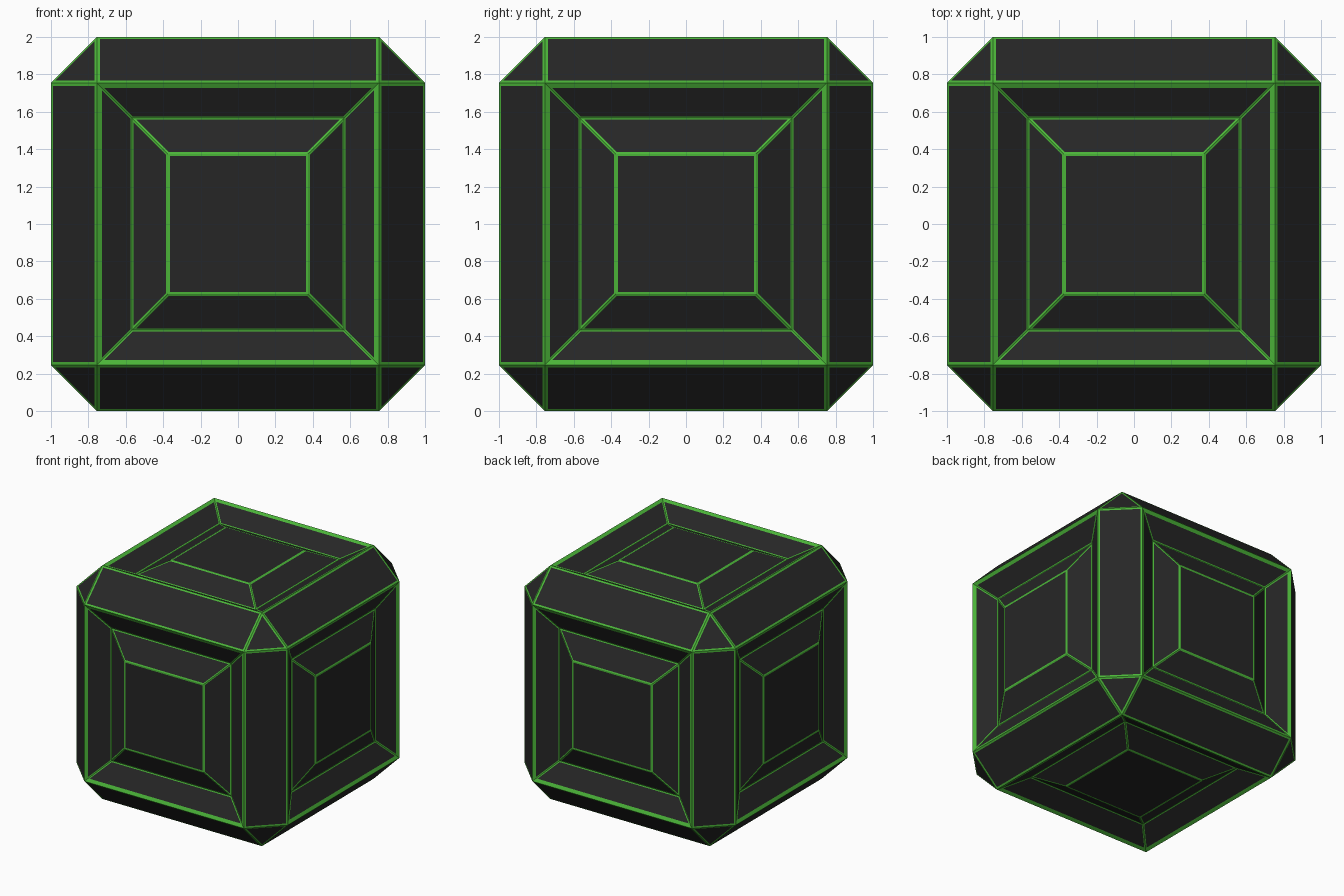
import bpy, bmesh

if "Cube" in bpy.data.objects:
    bpy.data.objects.remove(bpy.data.objects["Cube"])


def make_material(name, rgb):
    mat = bpy.data.materials.new(name)
    mat.diffuse_color = (*rgb, 1.0)
    mat.use_nodes = True
    mat.node_tree.nodes["Principled BSDF"].inputs["Base Color"].default_value = mat.diffuse_color
    return mat


DARK, GREEN = 0, 1
materials = [make_material("dark_panel", (0.0195, 0.0195, 0.0195)),
             make_material("green_trim", (0.07, 0.46, 0.04))]

bm = bmesh.new()


def inset(faces, thickness, depth=0.0):
    """Inset each face on its own and return the surrounding border faces."""
    bm.normal_update()
    ring = bmesh.ops.inset_individual(bm, faces=faces, thickness=thickness,
                                      depth=depth, use_even_offset=True)
    return ring["faces"]


def trim(faces, width):
    """Give every face a painted green border."""
    for f in inset(faces, width):
        f.material_index = GREEN


# Chamfered block: six square sides, twelve edge strips, eight corner triangles
bmesh.ops.create_cube(bm, size=2.0)
bmesh.ops.bevel(bm, geom=bm.edges[:], offset=0.245, offset_type='OFFSET',
                segments=1, profile=0.5, affect='EDGES')
bm.normal_update()
corners = [f for f in bm.faces if len(f.verts) == 3]
sides = [f for f in bm.faces if max(abs(c) for c in f.normal) > 0.99]
strips = [f for f in bm.faces if f not in corners and f not in sides]

# Each side: green lip, slope down into a groove, slope back up to a flush centre
lip = inset(sides, 0.018, -0.0095)
slope_in = inset(sides, 0.17, -0.0905)
slope_out = inset(sides, 0.192, 0.1)
for f in lip:
    f.material_index = GREEN

# Green edge lines
trim(strips, 0.016)
trim(corners, 0.014)
trim(slope_in, 0.01)
trim(slope_out, 0.01)
trim(sides, 0.011)

# Stand the block on the ground
bmesh.ops.translate(bm, verts=bm.verts[:], vec=(0, 0, 1))
mesh = bpy.data.meshes.new("panelled_cube")
bm.to_mesh(mesh)
bm.free()
for mat in materials:
    mesh.materials.append(mat)
cube = bpy.data.objects.new("panelled_cube", mesh)
bpy.context.collection.objects.link(cube)
